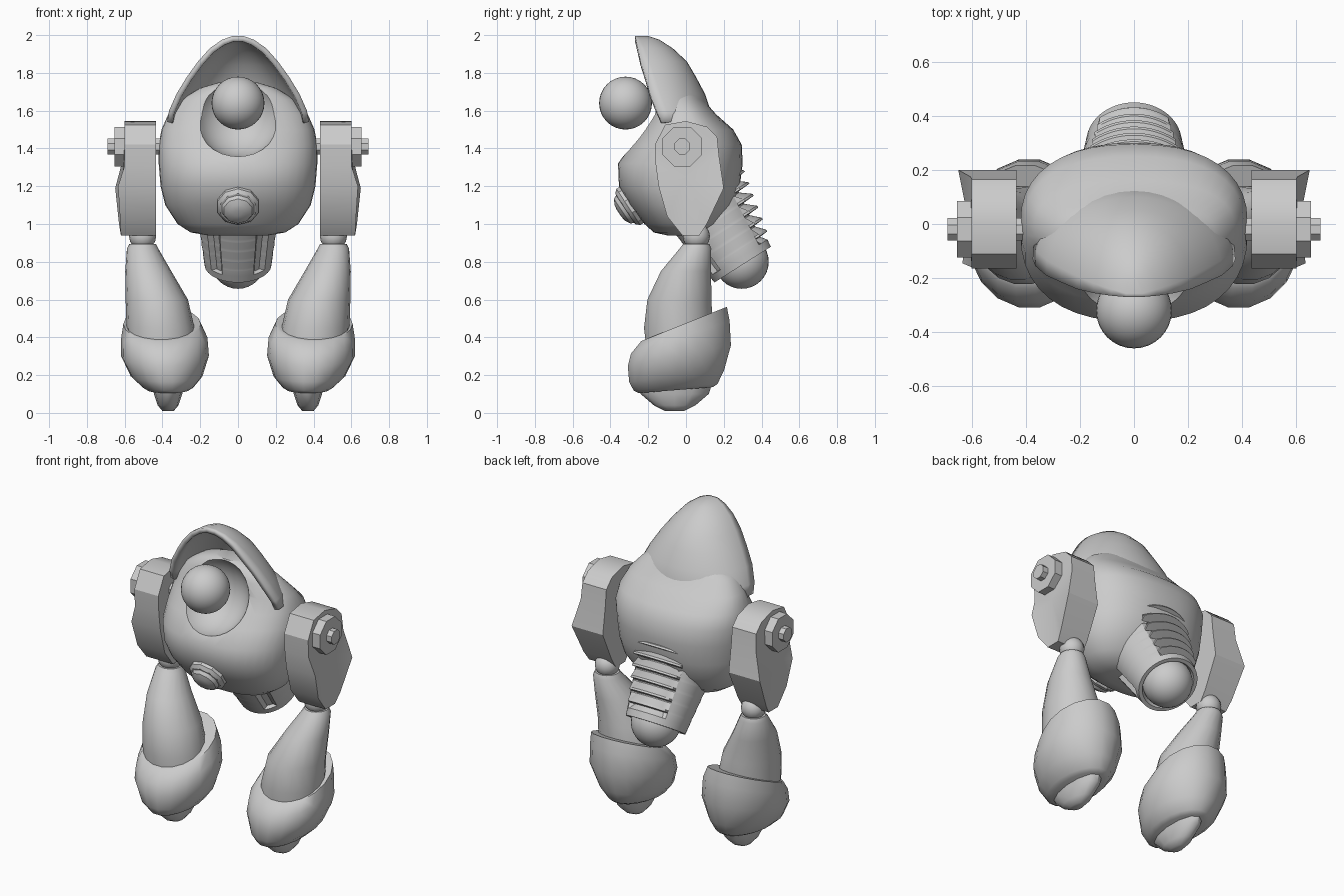
import bpy, bmesh, math
from mathutils import Vector

if "Cube" in bpy.data.objects:
    bpy.data.objects.remove(bpy.data.objects["Cube"])

grey = bpy.data.materials.new("light_grey")
grey.diffuse_color = (0.6, 0.6, 0.6, 1)
grey.use_nodes = True
grey.node_tree.nodes["Principled BSDF"].inputs["Base Color"].default_value = grey.diffuse_color


def finish(name, bm, angle=35, mirror=False):
    """Turn a bmesh into a shaded object, optionally mirrored across x."""
    bmesh.ops.remove_doubles(bm, verts=bm.verts, dist=1e-5)
    if mirror:
        dup = bmesh.ops.duplicate(bm, geom=bm.verts[:] + bm.edges[:] + bm.faces[:])
        for v in dup["geom"]:
            if isinstance(v, bmesh.types.BMVert):
                v.co.x *= -1
    bmesh.ops.recalc_face_normals(bm, faces=bm.faces)
    me = bpy.data.meshes.new(name)
    bm.to_mesh(me)
    bm.free()
    me.materials.append(grey)
    ob = bpy.data.objects.new(name, me)
    bpy.context.collection.objects.link(ob)
    smooth(ob, angle)
    return ob


def smooth(ob, angle):
    bpy.ops.object.select_all(action='DESELECT')
    ob.select_set(True)
    bpy.context.view_layer.objects.active = ob
    bpy.ops.object.shade_smooth_by_angle(angle=math.radians(angle))


def skin(bm, rings, closed=True, caps=True):
    """Bridge rows of points into a surface."""
    rows = [[bm.verts.new(p) for p in r] for r in rings]
    n = len(rows[0])
    for a, b in zip(rows, rows[1:]):
        for i in range(n if closed else n - 1):
            j = (i + 1) % n
            bm.faces.new((a[i], a[j], b[j], b[i]))
    if caps:
        bm.faces.new(rows[0])
        bm.faces.new(rows[-1])


def oval(z, cx, cy, rx, ry, slope=0.0, n=14, p=2.0):
    pts = []
    for i in range(n):
        a = 2 * math.pi * i / n
        c, s = math.cos(a), math.sin(a)
        x = rx * math.copysign(abs(c) ** (2 / p), c)
        y = ry * math.copysign(abs(s) ** (2 / p), s)
        pts.append((cx + x, cy + y, z + slope * (cy + y)))
    return pts


def loft(name, rings, mirror=False, angle=50, n=14, p=2.0):
    bm = bmesh.new()
    skin(bm, [oval(*r, n=n, p=p) for r in rings])
    return finish(name, bm, angle, mirror)


def ball(name, c, r, mirror=False, seg=32):
    bm = bmesh.new()
    bmesh.ops.create_uvsphere(bm, u_segments=seg, v_segments=seg // 2, radius=r)
    bmesh.ops.translate(bm, verts=bm.verts, vec=c)
    return finish(name, bm, 60, mirror)


def disc(name, profile, c, axis, n, mirror=False, angle=35):
    """Lathe of (offset, radius) pairs along an axis."""
    q = Vector(axis).to_track_quat('Z', 'Y')
    bm = bmesh.new()
    skin(bm, [[Vector(c) + q @ Vector((r * math.cos(2 * math.pi * (i + .5) / n),
                                       r * math.sin(2 * math.pi * (i + .5) / n), h))
               for i in range(n)] for h, r in profile])
    return finish(name, bm, angle, mirror)


# Main body: front y, back y and half width per height
body_rows = [(.94, -.10, .06, .16), (.955, -.17, .12, .25), (1.0, -.22, .18, .32),
             (1.1, -.30, .25, .385), (1.2, -.355, .285, .41), (1.32, -.36, .30, .42),
             (1.42, -.29, .295, .42), (1.5, -.235, .25, .405), (1.58, -.18, .16, .37),
             (1.66, -.17, .09, .30), (1.72, -.15, .05, .20), (1.75, -.12, .0, .10)]
body = loft("body", [(z, 0, (f + b) / 2, w, (b - f) / 2) for z, f, b, w in body_rows],
            n=40, p=2.35)

# Bowl hollowed out behind the head
cutter = ball("bowl_cutter", (0, -.30, 1.59), .235)
cutter.hide_render = True
mod = body.modifiers.new("bowl", 'BOOLEAN')
mod.object = cutter
mod.solver = 'EXACT'
bpy.context.view_layer.objects.active = body
bpy.ops.object.modifier_apply(modifier="bowl")
bpy.data.objects.remove(cutter)
smooth(body, 40)
ball("head", (0, -.32, 1.64), .14)

# Hood: open arches stacked upward, given thickness
hood_rows = [(1.54, -.13, .135, .375), (1.60, -.155, .13, .365), (1.69, -.19, .10, .325),
             (1.78, -.215, .052, .27), (1.86, -.24, .005, .212), (1.93, -.255, -.07, .15),
             (1.975, -.265, -.14, .085), (1.995, -.27, -.20, .03)]
bm = bmesh.new()
skin(bm, [[(w * math.cos(math.pi * i / 20), f + (b - f) * math.sin(math.pi * i / 20) ** .9, z)
           for i in range(21)] for z, f, b, w in hood_rows], closed=False, caps=False)
bm.faces.new([v for v in bm.verts][-21:])
hood = finish("hood", bm, 50)
thick = hood.modifiers.new("thickness", 'SOLIDIFY')
thick.thickness = .03
thick.offset = -1

# Waist: tilted tapered tube with ribs behind and two grooves in front
base, up, back = Vector((0, .30, .785)), Vector((0, -.535, .845)), Vector((0, .845, .535))
SEG, PITCH, RIBS = 60, .066, 6


def waist_row(t, r, rib=0, groove=0):
    row = []
    for i in range(SEG):
        a = math.radians(6 * i + 3)
        d = math.degrees(a)
        rr = r
        if abs(d - 90) < 40:
            rr += rib
        if 30 < abs(d - 270) < 48:
            rr -= groove
        row.append(base + up * t + Vector((rr * math.cos(a), 0, 0)) + back * (rr * math.sin(a)))
    return row


radius = lambda t: .177 + .12 * t
rows = [waist_row(.05, .13), waist_row(0, .155), waist_row(0, .177),
        waist_row(.04, radius(.04)), waist_row(.042, radius(.042), 0, .025)]
for k in range(RIBS):
    t = .075 + k * PITCH
    rows += [waist_row(t, radius(t), -.03, .025),
             waist_row(t + .004, radius(t), .012 + .09 * t, .025),
             waist_row(t + .016, radius(t), .01 + .09 * t, .025),
             waist_row(t + PITCH - .006, radius(t + PITCH), -.03, .025)]
rows += [waist_row(.48, radius(.48)), waist_row(.55, .22)]
bm = bmesh.new()
skin(bm, rows)
finish("waist", bm, 30)
ball("waist_ball", (0, .295, .80), .143)

# Chest button
disc("chest_button", [(-.08, .115), (.0, .115), (.018, .098), (.02, .088), (.04, .078),
                      (.055, .05), (.06, .02)], (0, -.305, 1.09), (0, -.83, -.55), 10)

# Shoulder blocks: side outline (y, z) with the outer x of each corner
outline = [(-.11, 1.525, .60), (0, 1.545, .60), (.11, 1.515, .60), (.165, 1.46, .60),
           (.175, 1.36, .605), (.20, 1.19, .65), (.11, 1.0, .63), (.07, .94, .62),
           (-.02, .94, .62), (-.10, 1.04, .625), (-.145, 1.2, .635), (-.16, 1.31, .60),
           (-.165, 1.42, .60)]
bm = bmesh.new()
skin(bm, [[(.435, y, z) for y, z, x in outline], [(x, y, z) for y, z, x in outline]], caps=False)
for xs in (lambda x: .435, lambda x: x):
    ring = [bm.verts.new((xs(x), y, z)) for y, z, x in outline]
    mid = bm.verts.new((xs(.61), .0, 1.25))
    for i in range(len(ring)):
        bm.faces.new((ring[i], ring[(i + 1) % len(ring)], mid))
finish("shoulder", bm, 30, True)
disc("shoulder_hub", [(-.05, .113), (.055, .113)], (.60, -.02, 1.41), (1, 0, 0), 8, True)
disc("shoulder_pin", [(-.30, .045), (.09, .045)], (.60, -.02, 1.41), (1, 0, 0), 8, True)

# Elbow, forearm, cuff and fingertip
ball("elbow", (.505, .055, .935), .072, True, 16)
loft("forearm", [(.895, .505, .055, .07, .07), (.87, .505, .05, .083, .085),
                 (.75, .475, .0, .122, .135), (.6, .43, -.035, .165, .172),
                 (.45, .41, -.04, .18, .185), (.32, .40, -.04, .18, .17)], True, n=18)
loft("hand_cuff", [(.475, .405, -.01, .19, .21, .4), (.475, .402, -.01, .205, .23, .4),
                   (.41, .39, -.03, .228, .265, .33), (.31, .387, -.035, .233, .277, .2),
                   (.2, .378, -.05, .19, .255, .12), (.14, .37, -.055, .135, .225, .08),
                   (.125, .37, -.055, .11, .20, .08)], True, n=18)
loft("fingertip", [(.16, .37, -.06, .085, .20), (.1, .37, -.06, .075, .18),
                   (.04, .37, -.06, .055, .11), (.01, .37, -.06, .03, .05)], True, n=12)
